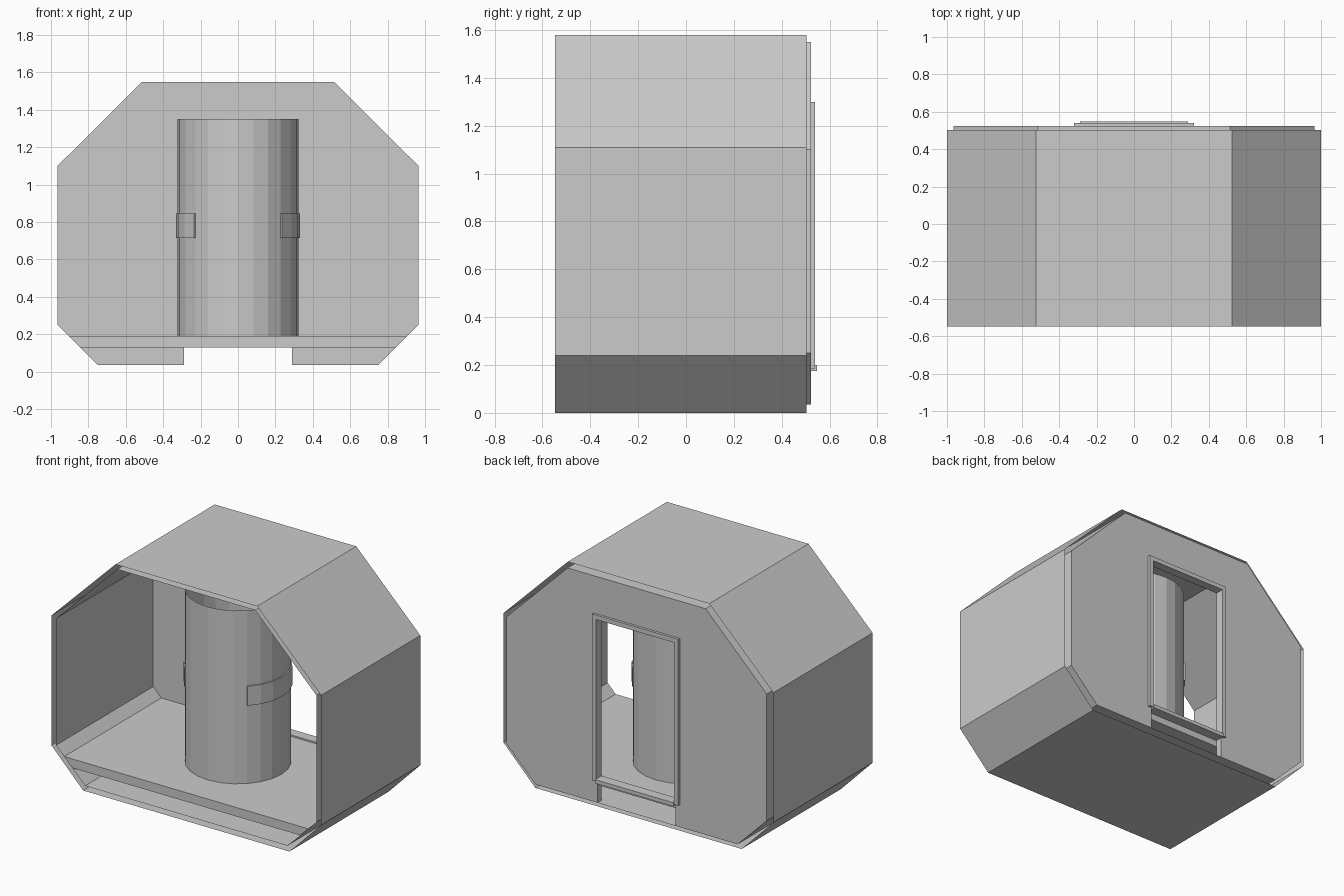
import bpy, bmesh
from math import sin, cos, radians

if "Cube" in bpy.data.objects:
    bpy.data.objects.remove(bpy.data.objects["Cube"])


def make(name, bm):
    bmesh.ops.remove_doubles(bm, verts=bm.verts, dist=1e-5)
    mesh = bpy.data.meshes.new(name)
    bm.to_mesh(mesh)
    bm.free()
    obj = bpy.data.objects.new(name, mesh)
    bpy.context.collection.objects.link(obj)
    return obj


def extrude_y(name, profile, y0, y1, caps=True):
    """Extrude an (x, z) outline, listed counter-clockwise from the front, along y."""
    bm = bmesh.new()
    front = [bm.verts.new((x, y0, z)) for x, z in profile]
    back = [bm.verts.new((x, y1, z)) for x, z in profile]
    n = len(profile)
    for i in range(n):
        j = (i + 1) % n
        bm.faces.new((front[j], front[i], back[i], back[j]))
    if caps:
        bm.faces.new(front)
        bm.faces.new(back[::-1])
        bmesh.ops.recalc_face_normals(bm, faces=bm.faces)
    return make(name, bm)


def mirrored(right):
    """Complete a right-hand half outline (bottom to top) on the left."""
    return right + [(-x, z) for x, z in reversed(right)]


def box(name, x0, x1, y0, y1, z0, z1):
    return extrude_y(name, [(x0, z0), (x1, z0), (x1, z1), (x0, z1)], y0, y1)


def arc_wall(name, radii, a0, a1, steps, z0, z1):
    """Wall swept around z; one radius = bare skin, two = solid curved strip."""
    section = [(radii[0], z0), (radii[0], z1)]
    if len(radii) == 2:
        section += [(radii[1], z1), (radii[1], z0)]
    bm = bmesh.new()
    rings = []
    for i in range(steps + 1):
        a = radians(a0 + (a1 - a0) * i / steps)
        rings.append([bm.verts.new((r * cos(a), r * sin(a), z)) for r, z in section])
    m = len(section)
    for a, b in zip(rings, rings[1:]):
        for k in range(m if m > 2 else 1):
            q = (k + 1) % m
            bm.faces.new((a[k], b[k], b[q], a[q]))
    if m > 2:
        bm.faces.new(rings[0])
        bm.faces.new(rings[-1][::-1])
    bmesh.ops.remove_doubles(bm, verts=bm.verts, dist=1e-5)
    bmesh.ops.recalc_face_normals(bm, faces=bm.faces)
    return make(name, bm)


FRONT, BACK = -0.548, 0.523

# outer and inner skins: open tubes with a gap between them
outer = [(0.765, 0), (1.0, 0.24), (1.0, 1.11), (0.525, 1.58)]
inner = [(0.75, 0.035), (0.965, 0.25), (0.965, 1.10), (0.512, 1.55)]
extrude_y("outer_shell", mirrored(outer), FRONT, 0.503, caps=False)
extrude_y("inner_shell", mirrored(inner), FRONT, BACK, caps=False)

# back wall with the doorway notched out from the bottom edge
notch = [(-0.29, 0.035), (-0.29, 1.27), (0.29, 1.27), (0.29, 0.035)]
extrude_y("back_wall", notch + mirrored(inner), 0.48, BACK)

# raised floor slab
extrude_y("floor", mirrored([(0.845, 0.13), (0.905, 0.19)]), FRONT, 0.48)

# door frame and sill
frame = [(-0.32, 0.185), (-0.29, 0.185), (-0.29, 1.27), (0.29, 1.27),
         (0.29, 0.185), (0.32, 0.185), (0.32, 1.30), (-0.32, 1.30)]
extrude_y("door_frame", frame, BACK, 0.54)
box("door_sill", -0.29, 0.29, 0.48, 0.548, 0.175, 0.20)

# central column: open 24-sided tube with a raised strip on each side
arc_wall("column", [0.323], 0, 360, 24, 0.19, 1.35)
for side, start in (("right", -45), ("left", 135)):
    arc_wall(side + "_column_strip", [0.318, 0.331], start, start + 90, 6, 0.715, 0.845)
